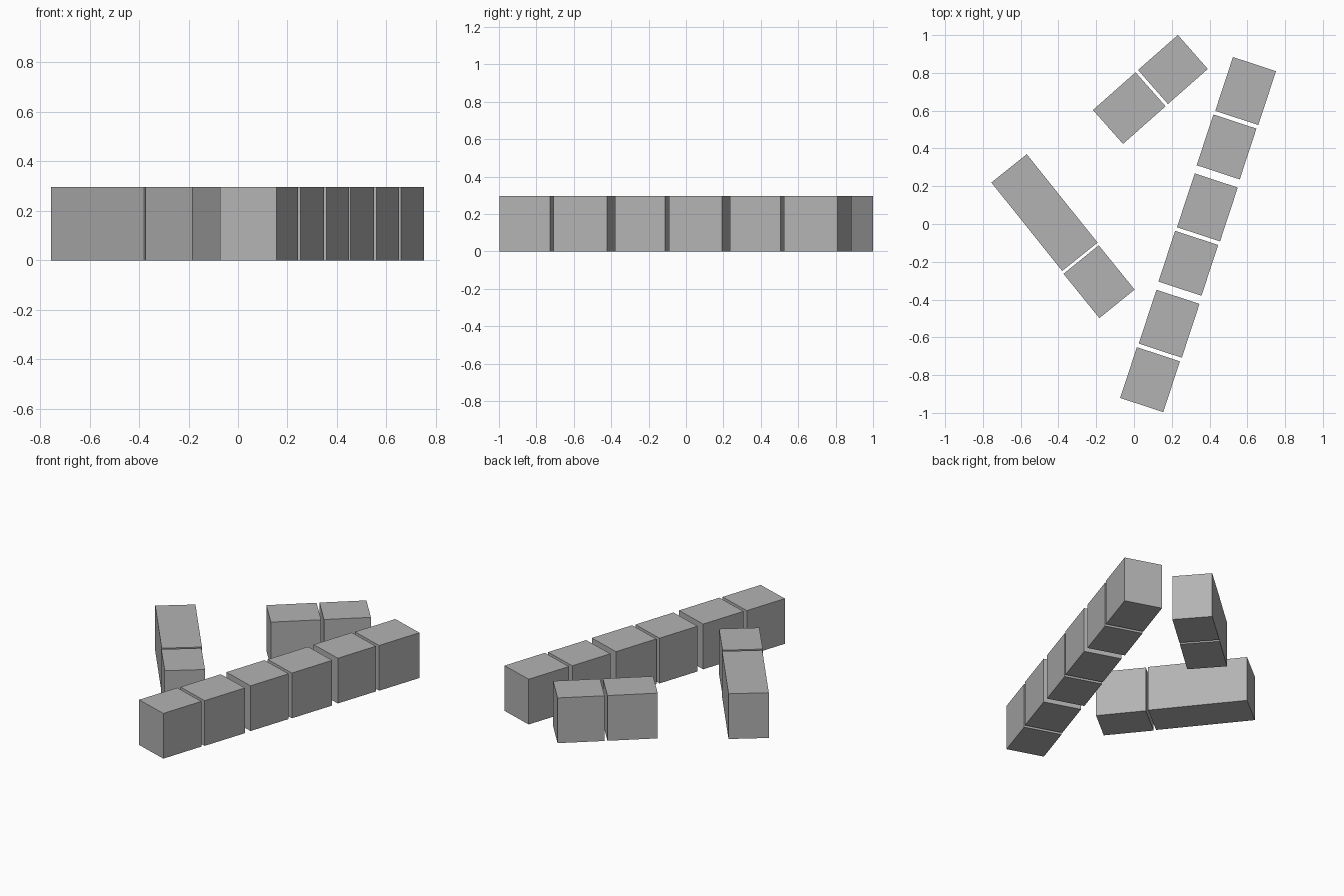
import bpy
import math
from mathutils import Vector

default = bpy.data.objects.get("Cube")
if default:
    bpy.data.objects.remove(default, do_unlink=True)

WIDTH, HEIGHT = 0.24, 0.297

# Single plain grey for every block
grey = bpy.data.materials.new("plain_grey")
grey.use_nodes = True
colour = (0.45, 0.45, 0.45, 1)
grey.diffuse_color = colour
grey.node_tree.nodes["Principled BSDF"].inputs["Base Color"].default_value = colour


def block(name, x, y, length, degrees):
    """Flat-roofed block standing on the ground, its length turned about z."""
    bpy.ops.mesh.primitive_cube_add(size=1, location=(x, y, HEIGHT / 2),
                                    rotation=(0, 0, math.radians(degrees)))
    obj = bpy.context.object
    obj.name = name
    obj.scale = (length, WIDTH, HEIGHT)
    obj.data.materials.append(grey)


# Long row: three pairs, each a longer block followed by a shorter one
first = Vector((0.591, 0.704))
step = Vector((-0.2025, -0.616))
partner = Vector((-0.101, -0.296))
for i in range(3):
    a = first + step * i
    b = a + partner
    block(f"long_row_large_block_{i + 1}", a.x, a.y, 0.30, 71.8)
    block(f"long_row_small_block_{i + 1}", b.x, b.y, 0.283, 71.8)

# Short row at the back
block("back_row_small_block", 0.206, 0.818, 0.281, 41.3)
block("back_row_large_block", -0.025, 0.6135, 0.301, 41.5)

# Long wing and its end block on the right-hand side
block("wing_long_block", -0.474, 0.0605, 0.60, -51.3)
block("wing_end_block", -0.185, -0.3055, 0.302, -51.0)
